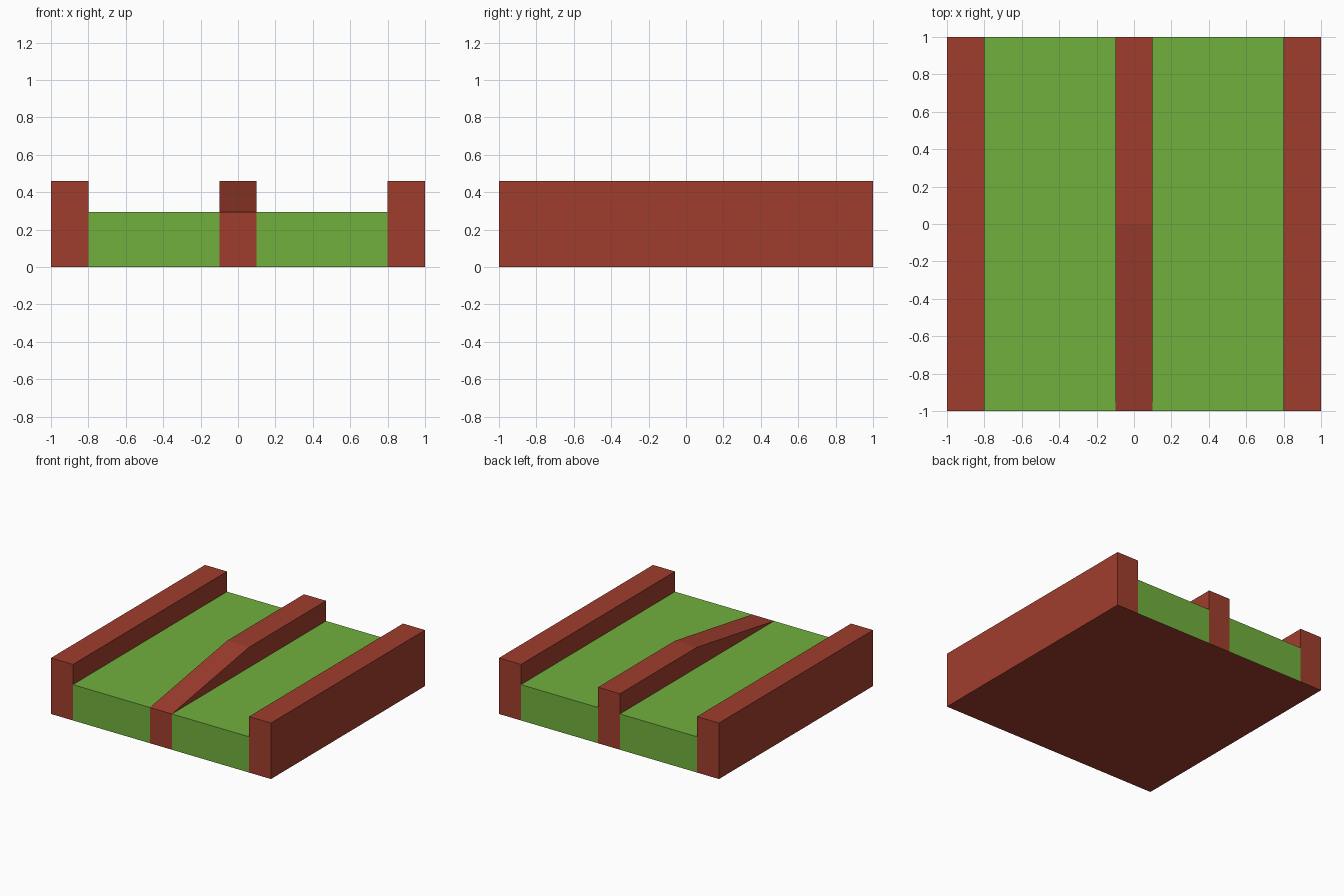
import bpy
import bmesh

if "Cube" in bpy.data.objects:
    bpy.data.objects.remove(bpy.data.objects["Cube"])

WALL_H = 0.46   # height of walls and full-height rail
TURF_H = 0.294  # height of the green floor


def material(name, colour):
    mat = bpy.data.materials.new(name)
    mat.diffuse_color = (*colour, 1)
    mat.use_nodes = True
    mat.node_tree.nodes["Principled BSDF"].inputs["Base Color"].default_value = mat.diffuse_color
    return mat


red = material("brick_red", (0.352, 0.048, 0.027))
green = material("turf_green", (0.165, 0.434, 0.048))


def extrude_side_profile(name, profile, x0, x1, mats):
    """Extrude a (y, z) profile along x; downward faces take the last material."""
    bm = bmesh.new()
    face = bm.faces.new([bm.verts.new((x0, y, z)) for y, z in profile])
    geom = bmesh.ops.extrude_face_region(bm, geom=[face])["geom"]
    verts = [g for g in geom if isinstance(g, bmesh.types.BMVert)]
    bmesh.ops.translate(bm, vec=(x1 - x0, 0, 0), verts=verts)
    bmesh.ops.recalc_face_normals(bm, faces=bm.faces)
    bm.normal_update()
    for f in bm.faces:
        if f.normal.z < -0.9:
            f.material_index = len(mats) - 1
    mesh = bpy.data.meshes.new(name)
    bm.to_mesh(mesh)
    bm.free()
    for mat in mats:
        mesh.materials.append(mat)
    obj = bpy.data.objects.new(name, mesh)
    bpy.context.collection.objects.link(obj)


def block(h):
    return [(-1, 0), (1, 0), (1, h), (-1, h)]


# Side walls and the green floor strips, one of each per side
for side, s in (("left", -1), ("right", 1)):
    extrude_side_profile(f"{side}_wall", block(WALL_H), s * 0.8, s * 1.0, [red])
    extrude_side_profile(f"{side}_turf", block(TURF_H), s * 0.1, s * 0.8, [green, red])

# Centre rail: ramps up from the front edge, level from the middle to the back
ramp = [(-1, 0), (1, 0), (1, WALL_H), (0, WALL_H), (-1, TURF_H)]
extrude_side_profile("centre_ramp_rail", ramp, -0.1, 0.1, [red])
